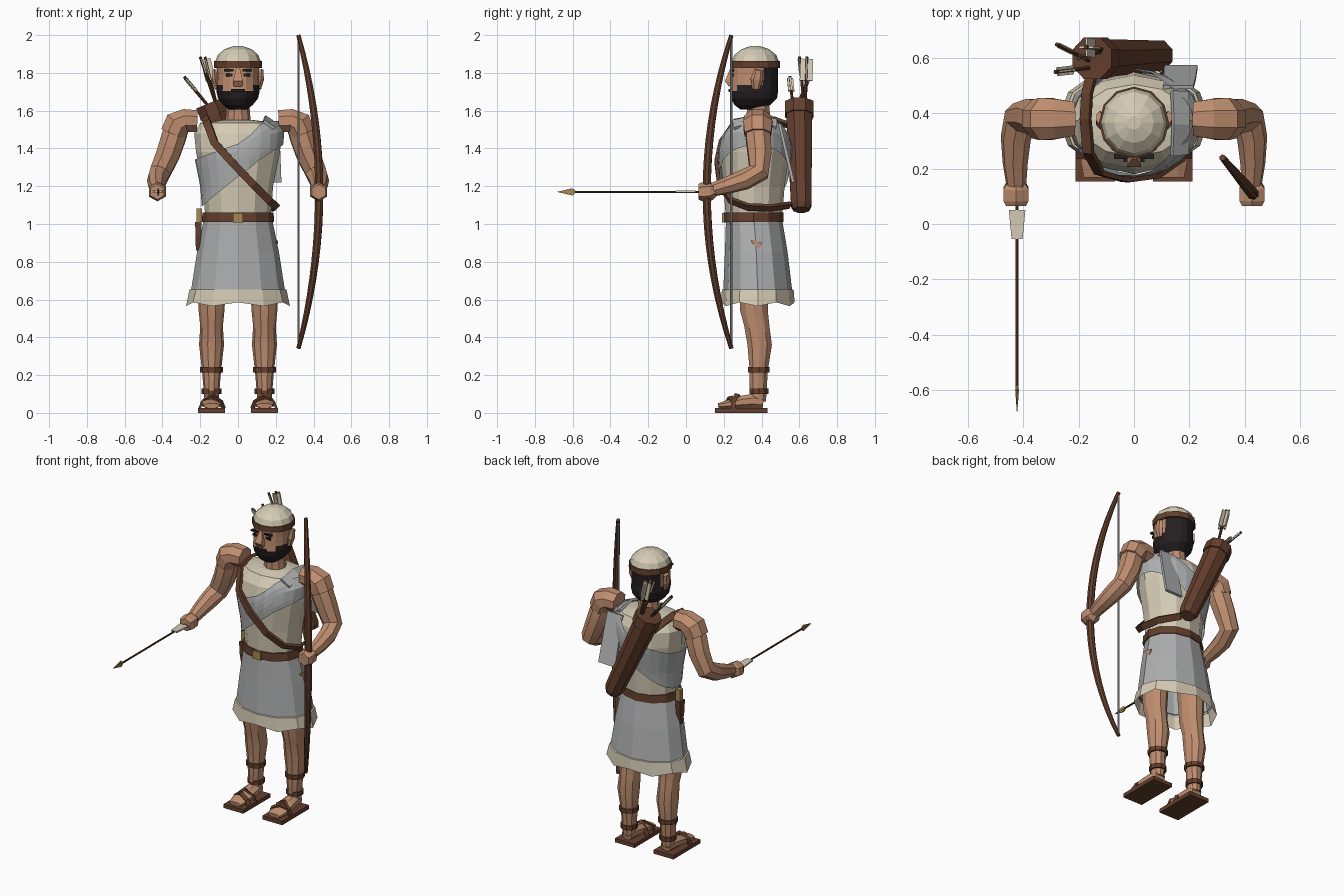
import bpy, bmesh, math
from mathutils import Vector as V


def material(name, rgb):
    m = bpy.data.materials.new(name)
    m.diffuse_color = (*rgb, 1)
    return m


SKIN = material("skin", (0.52, 0.27, 0.16))
LEATHER = material("leather", (0.125, 0.05, 0.026))
DARK_WOOD = material("dark_wood", (0.085, 0.036, 0.018))
CREAM = material("cream_linen", (0.66, 0.60, 0.46))
GREY = material("grey_cloth", (0.42, 0.425, 0.43))
HAIR = material("dark_hair", (0.018, 0.013, 0.014))
BRASS = material("brass", (0.38, 0.25, 0.09))


def finish(name, bm, mat, smooth=False):
    bmesh.ops.recalc_face_normals(bm, faces=bm.faces)
    me = bpy.data.meshes.new(name)
    bm.to_mesh(me)
    bm.free()
    me.materials.append(mat)
    ob = bpy.data.objects.new(name, me)
    bpy.context.collection.objects.link(ob)
    if smooth:
        bpy.ops.object.select_all(action='DESELECT')
        ob.select_set(True)
        bpy.context.view_layer.objects.active = ob
        bpy.ops.object.shade_smooth_by_angle(angle=math.radians(28))
    return ob


def skin_rings(name, rings, mat, caps=(True, True), smooth=False):
    bm = bmesh.new()
    rows = [[bm.verts.new(p) for p in r] for r in rings]
    n = len(rows[0])
    for a, b in zip(rows, rows[1:]):
        for i in range(n):
            j = (i + 1) % n
            bm.faces.new((a[i], a[j], b[j], b[i]))
    for cap, row in zip(caps, (rows[0], rows[-1])):
        if cap:
            bm.faces.new(row)
    return finish(name, bm, mat, smooth)


def loft(name, rings, mat, n=12, caps=(True, True), smooth=False):
    """Upright stack of ellipses: (x, y, z, rx, ry)."""
    pts = [[(x + rx * math.cos(math.tau * i / n), y + ry * math.sin(math.tau * i / n), z)
            for i in range(n)] for x, y, z, rx, ry in rings]
    return skin_rings(name, pts, mat, caps, smooth)


def tube(name, pts, radii, mat, n=8, centre=None, smooth=False):
    """Sweep along a path; with a centre, the first radius points away from it."""
    pts = [V(p) for p in pts]
    k = 1 / math.cos(math.pi / 4) if n == 4 else 1
    if not isinstance(radii, list):
        radii = [radii] * len(pts)
    rings, u = [], None
    for i, p in enumerate(pts):
        t = (pts[min(i + 1, len(pts) - 1)] - pts[max(i - 1, 0)]).normalized()
        if centre:
            u = p - V(centre)
        elif u is None:
            u = t.cross(V((0, 0, 1))) if abs(t.z) < 0.95 else V((1, 0, 0))
        u = (u - t * u.dot(t)).normalized()
        w = t.cross(u)
        r = radii[i] if isinstance(radii[i], tuple) else (radii[i], radii[i])
        angs = [math.tau * (j + 0.5) / n for j in range(n)]
        rings.append([p + u * r[0] * k * math.cos(a) + w * r[1] * k * math.sin(a) for a in angs])
    return skin_rings(name, rings, mat, smooth=smooth)


def box(name, c, s, mat):
    bm = bmesh.new()
    bmesh.ops.create_cube(bm, size=1)
    for v in bm.verts:
        v.co = V([c[i] + v.co[i] * s[i] for i in range(3)])
    return finish(name, bm, mat)


# Tunic and neck
TORSO = [(0, .36, 1.02, .172, .148), (0, .36, 1.2, .186, .162), (0, .365, 1.38, .222, .185),
         (0, .37, 1.48, .232, .168), (0, .375, 1.535, .2, .13), (0, .38, 1.55, .085, .08)]
loft("tunic", TORSO, CREAM)
loft("neck", [(0, .385, 1.53, .068, .068), (0, .38, 1.66, .058, .06)], SKIN, 10)


def torso_at(z):
    for a, b in zip(TORSO, TORSO[1:]):
        if z <= b[2]:
            f = (z - a[2]) / (b[2] - a[2])
            return [a[i] + (b[i] - a[i]) * f for i in range(5)]
    return TORSO[-1]


# Diagonal sash wrapped over the tunic
sash_rows = []
for k in range(6):
    row = []
    for i in range(24):
        a = math.tau * i / 24
        x = 0.22 * math.cos(a)
        lo, hi = 1.25 + .72 * x, min(1.535, 1.425 + (.8 if x > 0 else .38) * x)
        z = lo + (hi - lo) * k / 5
        _, cy, _, rx, ry = torso_at(z)
        row.append(((rx + .014) * math.cos(a), cy + (ry + .014) * math.sin(a), z + .01 * (x > .1)))
    sash_rows.append(row)
skin_rings("sash", sash_rows, GREY, (False, False))
CORE = (0, .37, 1.3)
tube("sash_shoulder_fold", [(.165, .25, 1.525), (.17, .36, 1.55), (.165, .48, 1.53)],
     (.008, .035), GREY, 4, CORE)
tube("back_drape", [(.16, .495, 1.53), (.165, .525, 1.4), (.17, .568, 1.22)],
     [(.055, .007), (.058, .008), (.06, .008)], GREY, 4)

# Skirt, hem and belt
loft("skirt", [(0, .38, .64, .25, .183), (0, .372, .85, .217, .166), (0, .36, 1.03, .18, .148)],
     GREY, caps=(False, True))
hem = loft("skirt_hem", [(0, .38, .565, .275, .195), (0, .38, .652, .257, .19), (0, .38, .655, .245, .178)],
           CREAM, caps=(False, False))
for v in hem.data.vertices:
    if v.co.z < .6 and v.index % 2:
        v.co.z += .02
loft("belt", [(0, .357, 1.01, .192, .16), (0, .357, 1.06, .188, .158)], LEATHER)
box("belt_buckle", (0, .203, 1.034), (.055, .025, .05), BRASS)
tube("thigh_patch", [(.204, .395, .885), (.207, .345, .91)], [(.004, .018), (.004, .004)], SKIN, 4)
box("dagger_hilt", (-.205, .36, 1.045), (.03, .035, .075), BRASS)
tube("dagger_sheath", [(-.21, .36, 1.01), (-.21, .36, .93), (-.215, .36, .86)],
     [(.017, .025), (.015, .022), (.008, .008)], LEATHER, 4)

# Head with beard and hair assigned by region
head = loft("head", [(0, .345, 1.605, .045, .055), (0, .352, 1.63, .078, .095), (0, .36, 1.665, .106, .122),
                     (0, .36, 1.705, .115, .128), (0, .36, 1.735, .112, .126),
                     (0, .362, 1.79, .11, .125), (0, .365, 1.85, .115, .123)], SKIN, 16)
head.data.materials.append(HAIR)
for p in head.data.polygons:
    c = p.center
    if c.z < 1.7 or c.y > .41 or (c.z < 1.73 and c.y > .275):
        p.material_index = 1
box("moustache", (0, .234, 1.708), (.075, .02, .016), HAIR)
tube("nose", [(0, .243, 1.825), (0, .226, 1.755), (0, .235, 1.732)],
     [(.009, .008), (.026, .02), (.022, .01)], SKIN, 4)
loft("head_band", [(0, .367, 1.826, .127, .13), (0, .367, 1.862, .127, .13)], LEATHER, 12)
loft("cap", [(0, .367, 1.855, .122, .126), (0, .367, 1.895, .108, .111),
             (0, .367, 1.925, .072, .074), (0, .367, 1.942, .025, .025)], CREAM, 12)

for s, side in ((-1, "right"), (1, "left")):
    # Face details
    box(side + "_eye", (s * .046, .246, 1.788), (.034, .012, .015), HAIR)
    box(side + "_eyebrow", (s * .048, .244, 1.814), (.05, .018, .011), HAIR)
    tube(side + "_ear", [(s * .112, .37, 1.715), (s * .122, .375, 1.765), (s * .125, .385, 1.815)],
         [(.012, .02), (.017, .034), (.012, .024)], SKIN, 6)
    # Arms and hands
    tube(side + "_shoulder", [(s * .215, .38, 1.545), (s * .28, .38, 1.548), (s * .32, .38, 1.53),
                              (s * .345, .38, 1.475)],
         [(.066, .062), (.078, .066), (.083, .078), (.076, .072)], SKIN, 8)
    tube(side + "_arm", [(s * .31, .38, 1.54), (s * .34, .382, 1.46), (s * .37, .39, 1.37),
                         (s * .412, .385, 1.275), (s * .428, .31, 1.235), (s * .43, .22, 1.205),
                         (s * .425, .12, 1.175)],
         [.062, .07, .067, .06, .055, .046, .034], SKIN, 8, smooth=True)
    tube(side + "_hand", [(s * .427, .155, 1.183), (s * .427, .13, 1.175), (s * .427, .085, 1.17),
                          (s * .427, .065, 1.17)],
         [.034, (.052, .05), (.052, .05), (.042, .04)], SKIN, 6)
    # Legs
    loft(side + "_leg", [(s * .14, .385, .06, .038, .04), (s * .14, .382, .12, .042, .048),
                         (s * .14, .385, .22, .05, .05), (s * .14, .39, .36, .066, .068),
                         (s * .14, .375, .46, .06, .07), (s * .14, .36, .54, .068, .077),
                         (s * .135, .36, .8, .08, .09)], SKIN, 10, smooth=True)
    for z, r in ((.115, .052), (.228, .06)):
        loft(side + "_leg_strap", [(s * .14, .386, z - .014, r, r), (s * .14, .386, z + .014, r, r)],
             LEATHER, 10)
    # Feet and sandals
    tube(side + "_foot", [(s * .14, .17, .038), (s * .14, .22, .045), (s * .14, .3, .058),
                          (s * .14, .36, .063), (s * .14, .41, .055)],
         [(.045, .014), (.056, .024), (.052, .036), (.045, .042), (.036, .032)], SKIN, 8)
    box(side + "_sandal_sole", (s * .14, .292, .0125), (.142, .278, .025), LEATHER)
    for y0, y1, top in ((.22, .25, .083), (.29, .25, .096)):
        tube(side + "_sandal_strap", [(s * .076, y0, .022), (s * .09, y0, .058), (s * .14, (y0 + y1) / 2, top),
                                      (s * .19, y1, .058), (s * .204, y1, .022)],
             (.006, .013), LEATHER, 4, (s * .14, .25, .02))

# Quiver and its strap
tube("quiver", [(.1, .61, 1.075), (.09, .61, 1.1), (-.12, .6, 1.56), (-.15, .6, 1.63)],
     [.046, .058, .074, .076], LEATHER, 8)
tube("quiver_rim", [(-.125, .6, 1.575), (-.152, .6, 1.64)], .082, LEATHER, 8)
tube("quiver_strap", [(-.15, .55, 1.52), (-.17, .47, 1.55), (-.175, .38, 1.562), (-.165, .26, 1.54),
                      (-.125, .185, 1.43), (-.03, .16, 1.325), (.08, .175, 1.21), (.165, .235, 1.125),
                      (.203, .33, 1.09), (.19, .45, 1.085), (.1, .55, 1.1)],
     (.009, .02), LEATHER, 4, CORE)

# Spare arrows with crossed fletching
for i, (end, wide, length) in enumerate((((-.285, .55, 1.78), .02, .1), ((-.175, .64, 1.885), .034, .13),
                                         ((-.28, .65, 1.77), .012, .09), ((-.2, .6, 1.885), .012, .09))):
    end = V(end)
    base = V((-.12, .6, 1.58)) + V((.02 * (i % 2), .03 * (-1) ** (i + 1), 0))
    d = (end - base).normalized()
    tube("spare_arrow_shaft", [base, end], .008, DARK_WOOD, 6)
    for blade in ((wide * .8, .004), (.004, wide if i == 1 else wide * .5)):
        tube("spare_arrow_fletching", [end - d * length, end - d * .012], blade, CREAM, 4)

# Arrow held forward
tube("held_arrow_shaft", [(-.423, .12, 1.17), (-.423, -.61, 1.17)], .006, DARK_WOOD, 6)
tube("held_arrow_fletching", [(-.423, .05, 1.172), (-.423, -.055, 1.172)],
     [(.03, .005), (.02, .005)], CREAM, 4)
for wide in ((.004, .019), (.007, .004)):
    tube("held_arrow_head", [(-.423, -.585, 1.17), (-.423, -.6, 1.17), (-.423, -.68, 1.17)],
         [(.004, .006), wide, (.001, .001)], BRASS, 4)

# Bow and string
steps = [i / 9 - 1 for i in range(19)]
tube("bow", [(.32 + .11 * (1 - t * t), .24 - .13 * (1 - t * t), 1.17 + .828 * t) for t in steps],
     [.012 + .011 * (1 - t * t) for t in steps], LEATHER, 8)
tube("bow_string", [(.32, .24, .345), (.32, .24, 1.995)], .006, GREY, 6)
